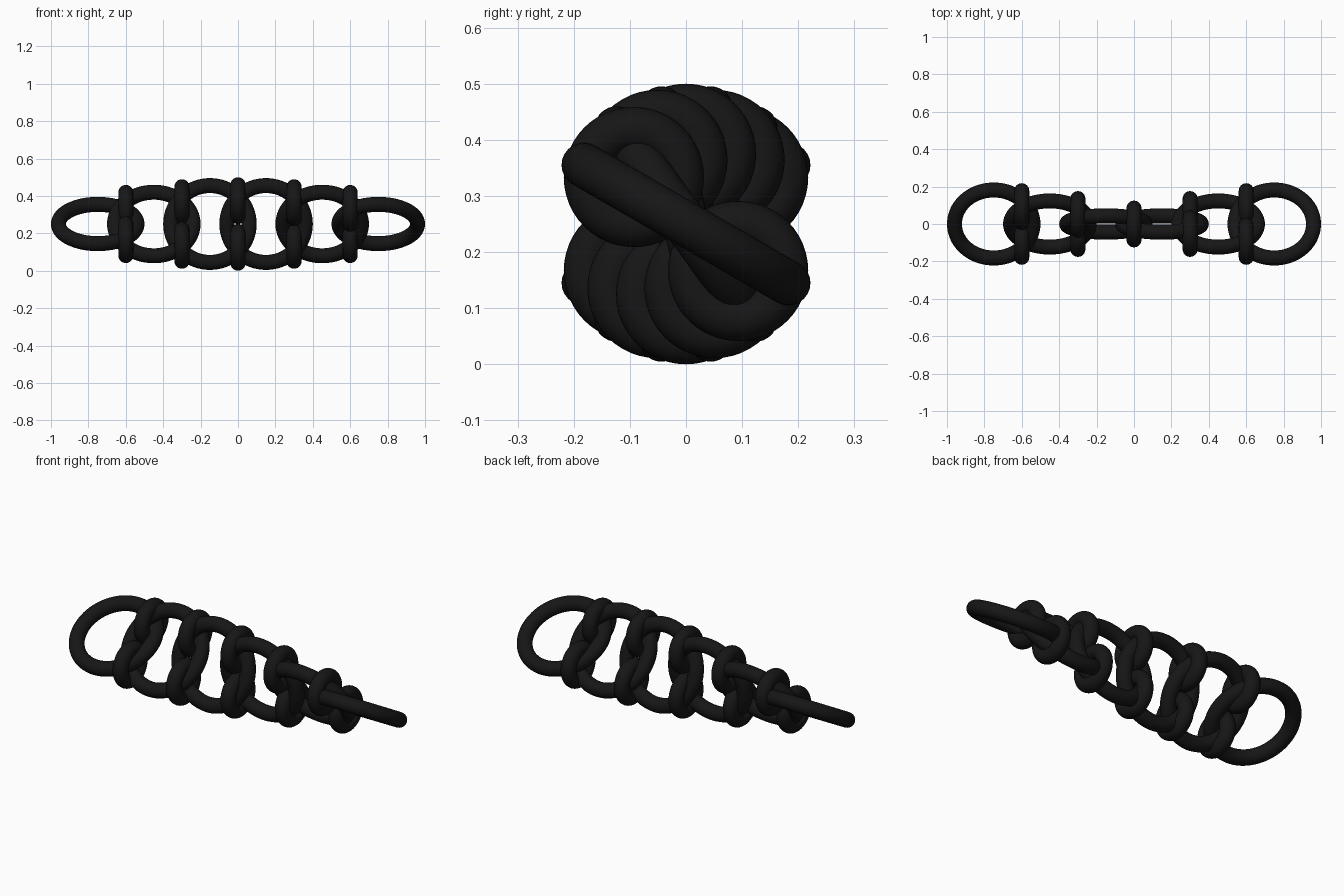
import bpy
from math import radians, sin, cos

if "Cube" in bpy.data.objects:
    bpy.data.objects.remove(bpy.data.objects["Cube"])

STEP = 0.15            # half the link spacing
TWIST = radians(12)    # roll gained per half spacing
TUBE = 0.04
MID_Z = 0.25

black = bpy.data.materials.new("black_metal")
black.diffuse_color = (0.008, 0.008, 0.008, 1)
black.use_nodes = True
black.node_tree.nodes["Principled BSDF"].inputs["Base Color"].default_value = black.diffuse_color


def ring(name, loc, rot, radius, sides):
    bpy.ops.mesh.primitive_torus_add(
        location=loc, rotation=rot, major_radius=radius, minor_radius=TUBE,
        major_segments=sides, minor_segments=24)
    obj = bpy.context.object
    obj.name = name
    obj.data.materials.append(black)
    bpy.ops.object.shade_smooth()
    return obj


# large overlapping links, each rolled a little further about the chain axis
for k in (-5, -3, -1, 1, 3, 5):
    ring("large_link", (k * STEP, 0, MID_Z), (radians(90) + k * TWIST, 0, 0),
         0.21, 72)

# pairs of small rings clasping the crossings of neighbouring links
for k in (-4, -2, 0, 2, 4):
    a = k * TWIST
    for side in (-1, 1):
        d = 0.125 * side
        ring("small_ring", (k * STEP, -d * sin(a), MID_Z + d * cos(a)),
             (0, radians(90), 0), 0.085, 48)
